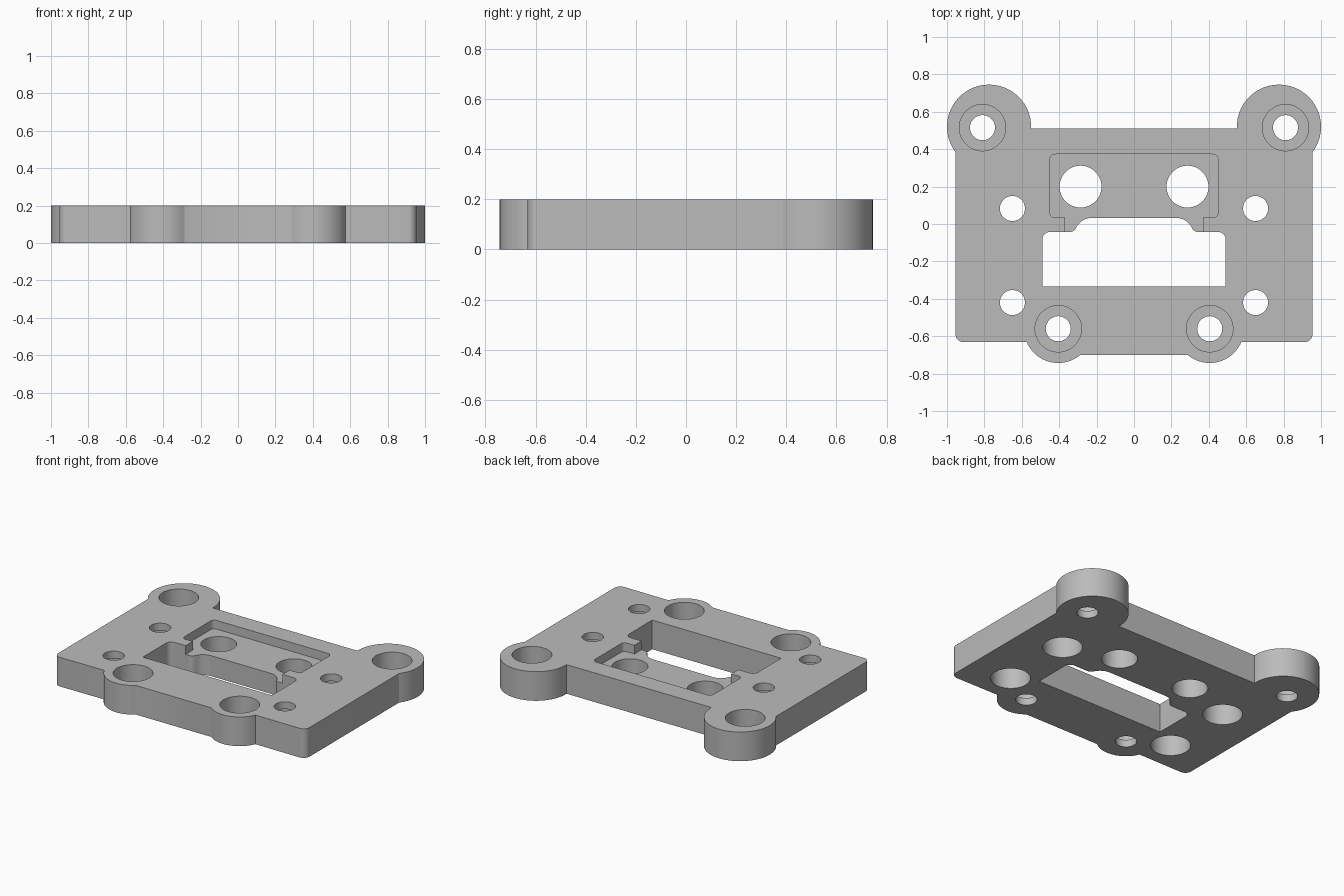
import bpy, bmesh
from math import sin, cos, radians, pi

old = bpy.data.objects.get("Cube")
if old:
    bpy.data.objects.remove(old)

HEIGHT = 0.2

metal = bpy.data.materials.new("plain grey")
metal.use_nodes = True
grey = (0.5, 0.5, 0.5, 1)
metal.diffuse_color = grey
metal.node_tree.nodes["Principled BSDF"].inputs["Base Color"].default_value = grey


def arc(cx, cy, r, start, end, steps=8):
    """Points along a circular arc, angles in degrees."""
    angles = [radians(start + (end - start) * i / steps) for i in range(steps + 1)]
    return [(cx + r * cos(a), cy + r * sin(a)) for a in angles]


def mirrored(half):
    """Close a right-hand outline with its left-hand mirror image."""
    return half + [(-x, y) for x, y in reversed(half)]


def prism(name, outline, z0, z1):
    bm = bmesh.new()
    base = bm.faces.new([bm.verts.new((x, y, z0)) for x, y in outline])
    top = bmesh.ops.extrude_face_region(bm, geom=[base])["geom"]
    moved = [g for g in top if isinstance(g, bmesh.types.BMVert)]
    bmesh.ops.translate(bm, verts=moved, vec=(0, 0, z1 - z0))
    bmesh.ops.recalc_face_normals(bm, faces=bm.faces)
    mesh = bpy.data.meshes.new(name)
    bm.to_mesh(mesh)
    bm.free()
    mesh.materials.append(metal)
    obj = bpy.data.objects.new(name, mesh)
    bpy.context.collection.objects.link(obj)
    return obj


def cut(target, outline, z0=-0.1, z1=HEIGHT + 0.1):
    """Subtract a prism from the target, then discard the cutter."""
    cutter = prism("cutter", outline, z0, z1)
    cutter.hide_render = True
    mod = target.modifiers.new("cut", "BOOLEAN")
    mod.operation, mod.solver, mod.object = "DIFFERENCE", "EXACT", cutter
    bpy.context.view_layer.objects.active = target
    bpy.ops.object.modifier_apply(modifier=mod.name)
    bpy.data.objects.remove(cutter)


def circle(x, y, r):
    return arc(x, y, r, 0, 360, 48)[:-1]


# Plate outline with two front bosses and two rear ears
plate = prism("mounting_plate", mirrored(
    [(0.287, -0.70)]
    + arc(0.405, -0.56, 0.183, 230, 337.5, 24)
    + arc(0.91, -0.587, 0.045, -90, 0)
    + arc(0.775, 0.52, 0.225, -37, 182.5, 48)), 0, HEIGHT)

# Through slot with a raised, filleted rear edge
cut(plate, mirrored(
    [(0.49, -0.333)]
    + arc(0.45, -0.083, 0.04, 0, 90)
    + arc(0.345, -0.003, 0.04, -90, -140)
    + arc(0.225, -0.06, 0.093, 30, 90)))

# Shallow pocket in the top, opening into the slot
cut(plate, mirrored(
    [(0.368, -0.2), (0.368, 0.035)]
    + arc(0.425, 0.06, 0.025, -90, 0)
    + arc(0.42, 0.343, 0.03, 0, 90)), HEIGHT - 0.06)

for side in (-1, 1):
    # Pocket holes
    cut(plate, circle(side * 0.286, 0.2, 0.112))
    # Screw holes counterbored from above
    for x, y in ((0.81, 0.515), (0.405, -0.56)):
        cut(plate, circle(side * x, y, 0.067))
        cut(plate, circle(side * x, y, 0.124), HEIGHT - 0.15)
    # Screw holes counterbored from below
    for y in (0.083, -0.42):
        cut(plate, circle(side * 0.65, y, 0.067))
        cut(plate, circle(side * 0.65, y, 0.124), z1=0.15)

# Smooth round walls, crisp edges
bpy.ops.object.select_all(action="DESELECT")
plate.select_set(True)
bpy.context.view_layer.objects.active = plate
bpy.ops.object.shade_smooth_by_angle(angle=pi / 6)
